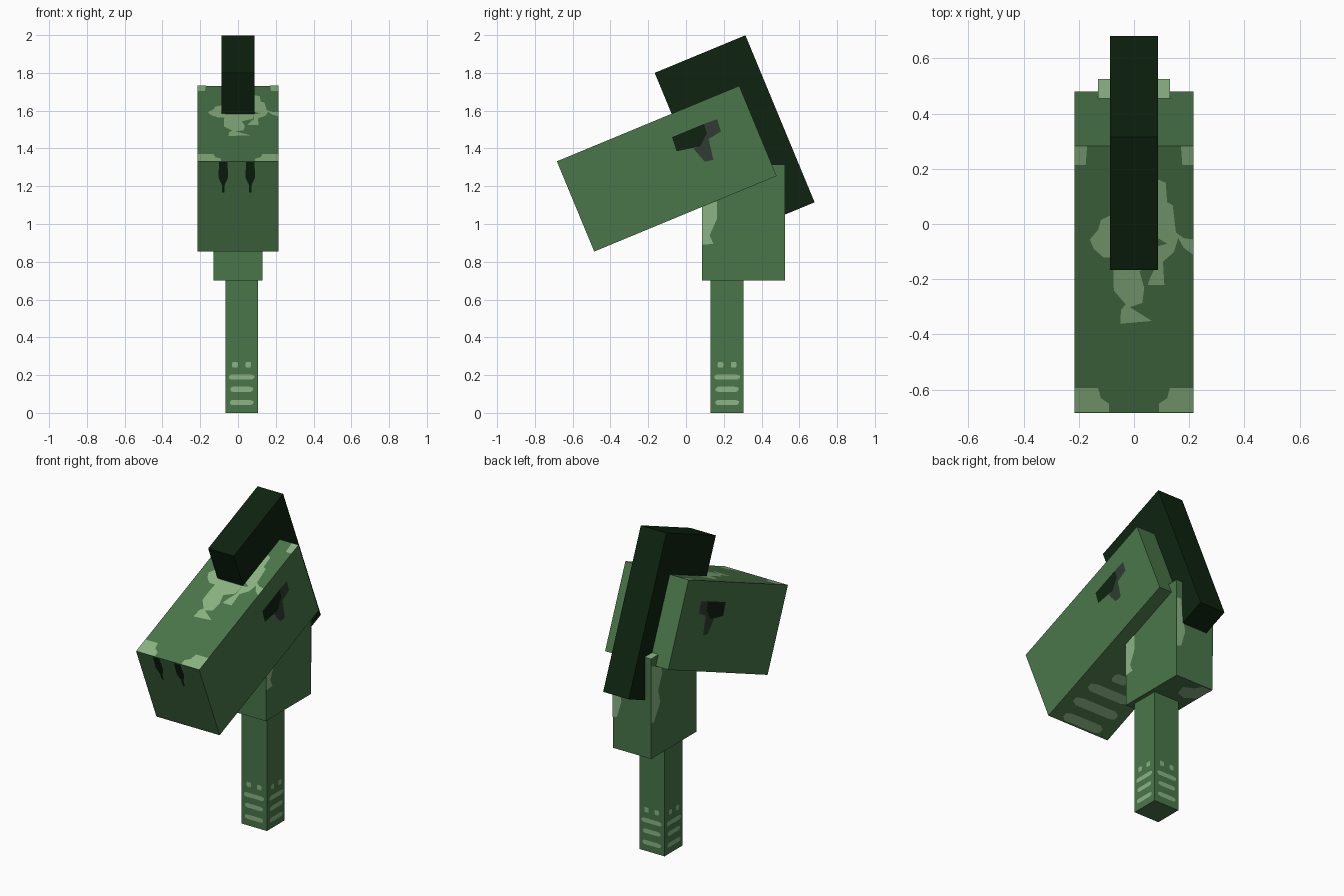
import bpy, math
from mathutils import Vector

if "Cube" in bpy.data.objects:
    bpy.data.objects.remove(bpy.data.objects["Cube"])

T = math.tan(math.radians(22.5))   # slope of the tilted head


def material(name, r, g, b):
    m = bpy.data.materials.new(name)
    m.diffuse_color = [((c / 255 + 0.055) / 1.055) ** 2.4 for c in (r, g, b)] + [1]
    m.use_nodes = True
    m.node_tree.nodes["Principled BSDF"].inputs["Base Color"].default_value = m.diffuse_color
    return m


GREEN = material("leaf green", 74, 118, 74)
LIGHT = material("pale green", 139, 180, 130)
DARK = material("deep green", 14, 36, 16)
GREY = material("charcoal", 48, 60, 50)


def box(name, mat, centre, size, tilt=0):
    bpy.ops.mesh.primitive_cube_add(size=1, location=centre)
    ob = bpy.context.object
    ob.name = name
    ob.scale = size
    ob.rotation_euler.x = math.radians(tilt)
    ob.data.materials.append(mat)
    return ob


def plate(name, mat, pts, place, normal, lift=0.003):
    """Flat painted patch: place maps 2D points onto a face."""
    n = Vector(normal).normalized()
    vs = [Vector(place(a, b)) + n * lift for a, b in pts]
    me = bpy.data.meshes.new(name)
    me.from_pydata(vs, [], [range(len(vs))])
    me.update()
    if me.polygons[0].normal.dot(n) < 0:
        me.flip_normals()
    me.materials.append(mat)
    ob = bpy.data.objects.new(name, me)
    bpy.context.collection.objects.link(ob)


def bar(a, b, w, h):
    """Slightly uneven stripe outline centred on (a, b)."""
    return [(a - w / 2, b - h * .3), (a - w * .4, b - h / 2), (a + w * .4, b - h / 2),
            (a + w / 2, b - h * .2), (a + w / 2, b + h * .3), (a + w * .35, b + h / 2),
            (a - w * .4, b + h / 2), (a - w / 2, b + h * .2)]


# Main blocks
box("stick", GREEN, (0.019, 0.2175, 0.35), (0.172, 0.173, 0.70))
box("neck", GREEN, (0, 0.305, 1.0075), (0.26, 0.44, 0.615))
box("head", GREEN, (0, -0.102, 1.293), (0.43, 1.045, 0.517), 22.5)
box("mane", DARK, (0, 0.2575, 1.4575), (0.174, 0.52, 0.957), 22.5)

# Faces of the head
head_top = (lambda x, y: (x, y, 1.612 + T * y), (0, -T, 1))
head_front = (lambda x, z: (x, -0.68 + (1.332 - z) * T, z), (0, -1, -T))
head_under = (lambda x, y: (x, y, 1.055 + T * y), (0, T, -1))

# Muzzle and nostrils
muzzle = [(-.17, 1.33), (.12, 1.33), (.125, 1.27), (.165, 1.21), (.18, 1.1), (.165, 1.0),
          (.13, .93), (.14, .856), (-.12, .856), (-.14, .92), (-.17, .98), (-.18, 1.04),
          (-.214, 1.06), (-.214, 1.18), (-.185, 1.2), (-.185, 1.27)]
plate("muzzle", GREY, muzzle, *head_front)
for x in (-.078, .065):
    nostril = [(x - .022, 1.33), (x + .022, 1.33), (x + .026, 1.25), (x + .008, 1.21),
               (x + .006, 1.17), (x - .006, 1.17), (x - .008, 1.21), (x - .026, 1.25)]
    plate("nostril", DARK, nostril, *head_front, lift=0.006)

# Eyes with a grey tear mark, on both sides
eye = [(-.074, 1.46), (.095, 1.53), (.11, 1.48), (.075, 1.41), (-.05, 1.385)]
tear = [(.095, 1.53), (.165, 1.555), (.185, 1.49), (.12, 1.45), (.145, 1.34),
        (.1, 1.33), (.06, 1.375), (.04, 1.40), (.075, 1.41), (.11, 1.48)]
for s in (1, -1):
    side = (lambda y, z: (s * .215, y, z), (s, 0, 0))
    plate("eye", DARK, eye, *side)
    plate("tear_mark", GREY, tear, *side)

# Pale corners on top of the head
for s in (1, -1):
    front = [(.215, -.68), (.09, -.68), (.09, -.65), (.12, -.63), (.13, -.592), (.215, -.592)]
    rear = [(.215, .283), (.17, .283), (.175, .215), (.215, .215)]
    for pts in (front, rear):
        plate("pale_corner", LIGHT, [(s * x, y) for x, y in pts], *head_top)

# Pale blotches on top of the head
blotches = [
    [(-.07, .04), (-.12, .015), (-.13, -.02), (-.16, -.055), (-.145, -.09), (-.11, -.12), (-.07, -.12)],
    [(.07, .17), (.115, .15), (.12, .08), (.14, .07), (.152, -.03), (.18, -.05), (.214, -.055),
     (.214, -.11), (.18, -.085), (.16, -.05), (.145, -.1), (.105, -.135), (.11, -.22), (.05, -.22),
     (.06, -.19), (.085, -.14), (.085, -.08), (.12, -.07), (.07, -.04)],
    [(-.07, -.08), (.085, -.08), (.08, -.14), (.02, -.17), (.037, -.23), (.03, -.285), (-.015, -.3),
     (.065, -.35), (-.05, -.36), (-.047, -.31), (-.03, -.29), (-.073, -.24), (-.075, -.18)],
]
for pts in blotches:
    plate("head_blotch", LIGHT, pts, *head_top)

# Pale stripes under the jaw
for y, w in ((-.445, .27), (-.335, .31), (-.225, .28), (-.12, .1)):
    plate("jaw_stripe", LIGHT, bar(0, y, w, .055), *head_under)

# Neck markings
plate("neck_top", LIGHT, [(-.13, .085), (.13, .085), (.13, .525), (-.13, .525)],
      lambda x, y: (x, y, 1.315), (0, 0, 1), lift=0.001)
plate("neck_blotch_right", LIGHT, [(.085, .89), (.145, .895), (.125, .94), (.165, 1.03),
      (.165, 1.12), (.085, 1.1)], lambda y, z: (.13, y, z), (1, 0, 0))
plate("neck_blotch_left", LIGHT, [(.525, 1.27), (.43, 1.23), (.42, 1.19), (.46, 1.1),
      (.44, 1.02), (.5, .92), (.525, .92)], lambda y, z: (-.13, y, z), (-1, 0, 0))
plate("neck_blotch_back", LIGHT, [(.13, 1.2), (.1, 1.2), (.09, 1.1), (.07, 1.0), (.1, .9),
      (.13, .89)], lambda x, z: (x, .525, z), (0, 1, 0))
plate("neck_blotch_under", LIGHT, [(-.12, .4), (-.06, .36), (.0, .38), (.02, .45), (-.04, .48),
      (-.06, .52), (-.13, .52)], lambda x, y: (x, y, .70), (0, 0, -1))

# Stripes and dots on all four sides of the stick
for k in range(4):
    n = Vector((round(math.cos(k * math.pi / 2)), round(math.sin(k * math.pi / 2)), 0))
    u = Vector((-n.y, n.x, 0))
    face = (lambda a, z: Vector((.019, .2175, z)) + u * a + n * .0864, n)
    for z, w in ((.055, .125), (.125, .12), (.19, .135)):
        plate("stick_stripe", LIGHT, bar(0, z, w, .027), *face)
    for a in (-.035, .035):
        plate("stick_dot", LIGHT, bar(a, .255, .03, .03), *face)
